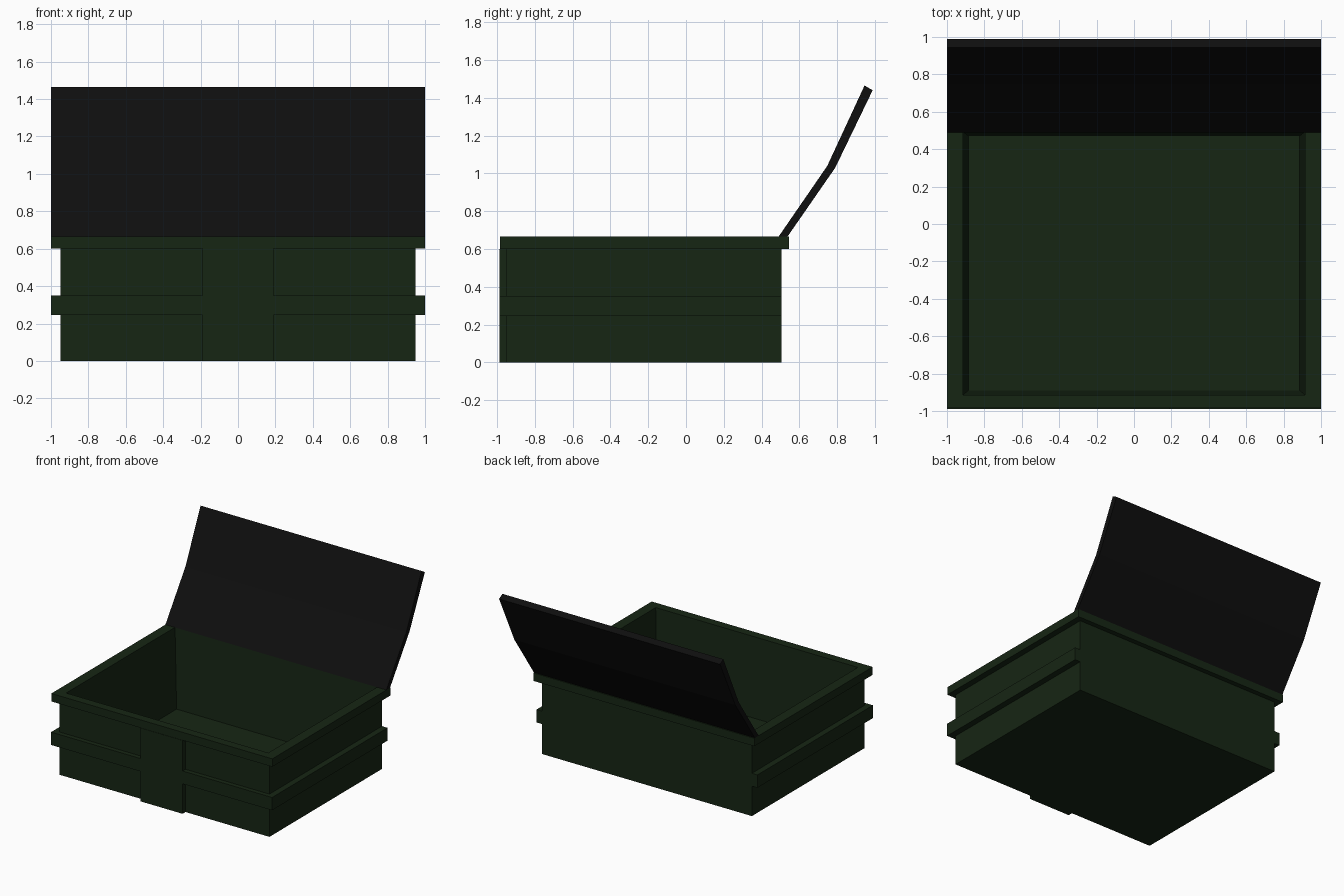
import bpy, bmesh

if "Cube" in bpy.data.objects:
    bpy.data.objects.remove(bpy.data.objects["Cube"])


def material(name, rgb):
    m = bpy.data.materials.new(name)
    m.diffuse_color = (*rgb, 1)
    m.use_nodes = True
    m.node_tree.nodes["Principled BSDF"].inputs["Base Color"].default_value = m.diffuse_color
    return m


GREEN = material("dark_green", (0.008, 0.019, 0.007))
BLACK = material("near_black", (0.0045, 0.0045, 0.0045))


def loft(name, loops, mat):
    """Skin a series of equal-length closed loops and cap both ends."""
    bm = bmesh.new()
    rings = [[bm.verts.new(p) for p in loop] for loop in loops]
    n = len(rings[0])
    for a, b in zip(rings, rings[1:]):
        for i in range(n):
            j = (i + 1) % n
            bm.faces.new((a[i], a[j], b[j], b[i]))
    bm.faces.new(rings[0])
    bm.faces.new(rings[-1])
    bmesh.ops.recalc_face_normals(bm, faces=bm.faces)
    mesh = bpy.data.meshes.new(name)
    bm.to_mesh(mesh)
    bm.free()
    obj = bpy.data.objects.new(name, mesh)
    mesh.materials.append(mat)
    bpy.context.collection.objects.link(obj)
    return obj


def rect(x, y0, y1, z):
    return [(-x, y0, z), (x, y0, z), (x, y1, z), (-x, y1, z)]


# Open box: outer wall, overhanging rim, tapered inner wall and floor
loft("box_body", [
    rect(0.95, -0.95, 0.505, 0),
    rect(0.95, -0.95, 0.505, 0.6),
    rect(1.0, -0.985, 0.545, 0.6),
    rect(1.0, -0.985, 0.545, 0.665),
    rect(0.915, -0.915, 0.493, 0.665),
    rect(0.885, -0.89, 0.47, 0.012),
], GREEN)

# Raised band wrapping the front and both sides, flush with the back
band = [(-1, 0.505), (-1, -0.988), (1, -0.988), (1, 0.505),
        (0.95, 0.505), (0.95, -0.95), (-0.95, -0.95), (-0.95, 0.505)]
loft("side_band", [[(x, y, z) for x, y in band] for z in (0.245, 0.35)], GREEN)

# Vertical front plate, split around the band so faces do not overlap
for name, z0, z1 in (("front_plate_lower", 0, 0.245), ("front_plate_upper", 0.35, 0.6)):
    loft(name, [rect(0.19, -0.988, -0.95, z) for z in (z0, z1)], GREEN)

# Open lid, bent once along its width
lid = [(0.49, 0.665), (0.537, 0.665), (0.79, 1.03),
       (0.988, 1.44), (0.945, 1.465), (0.748, 1.04)]
loft("lid", [[(x, y, z) for y, z in lid] for x in (-1, 1)], BLACK)
